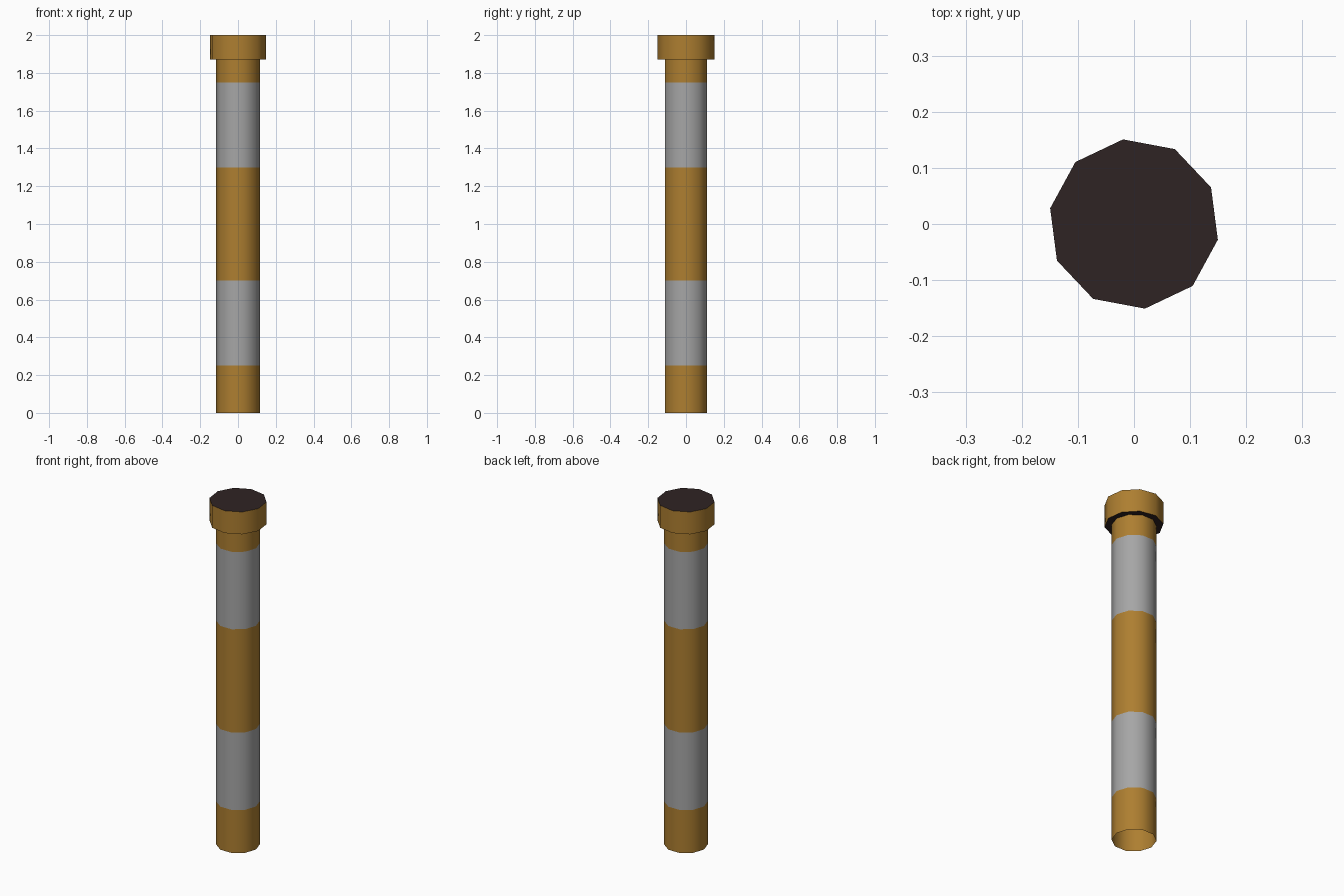
import bpy, bmesh, math

if "Cube" in bpy.data.objects:
    bpy.data.objects.remove(bpy.data.objects["Cube"])

def material(name, rgb):
    m = bpy.data.materials.new(name)
    m.diffuse_color = (*rgb, 1)
    m.use_nodes = True
    m.node_tree.nodes["Principled BSDF"].inputs["Base Color"].default_value = m.diffuse_color
    return m

GOLD = material("ochre", (0.42, 0.21, 0.030))
GREY = material("grey", (0.38, 0.38, 0.38))
DARK = material("dark brown", (0.028, 0.017, 0.017))
SIDES = 10

def prism(name, radius, levels, phase, closed, mats, pick):
    """Stack of ten-sided rings; pick(face) chooses the material."""
    bm = bmesh.new()
    rings = []
    for z in levels:
        rings.append([bm.verts.new((radius * math.cos(phase + math.tau * i / SIDES),
                                    radius * math.sin(phase + math.tau * i / SIDES), z))
                      for i in range(SIDES)])
    for a, b in zip(rings, rings[1:]):
        for i in range(SIDES):
            j = (i + 1) % SIDES
            bm.faces.new((a[i], a[j], b[j], b[i]))
    if closed:
        bm.faces.new(rings[0][::-1])
        bm.faces.new(rings[-1])
    bm.normal_update()
    for f in bm.faces:
        f.material_index = pick(f)
    me = bpy.data.meshes.new(name)
    bm.to_mesh(me)
    bm.free()
    for m in mats:
        me.materials.append(m)
    ob = bpy.data.objects.new(name, me)
    bpy.context.collection.objects.link(ob)
    bpy.ops.object.select_all(action='DESELECT')
    ob.select_set(True)
    bpy.context.view_layer.objects.active = ob
    bpy.ops.object.shade_smooth_by_angle(angle=math.radians(40))
    return ob

# Striped pole, open at the bottom
def stripe(f):
    z = f.calc_center_median().z
    return int(0.25 < z < 0.70 or 1.30 < z < 1.75)

prism("pole", 0.116, [0, 0.25, 0.70, 1.30, 1.75, 1.87], 0, False, [GOLD, GREY], stripe)

# Wider cap with dark ends
prism("cap", 0.152, [1.87, 2.0], math.radians(-10.6), True, [GOLD, DARK],
      lambda f: int(abs(f.normal.z) > 0.5))
